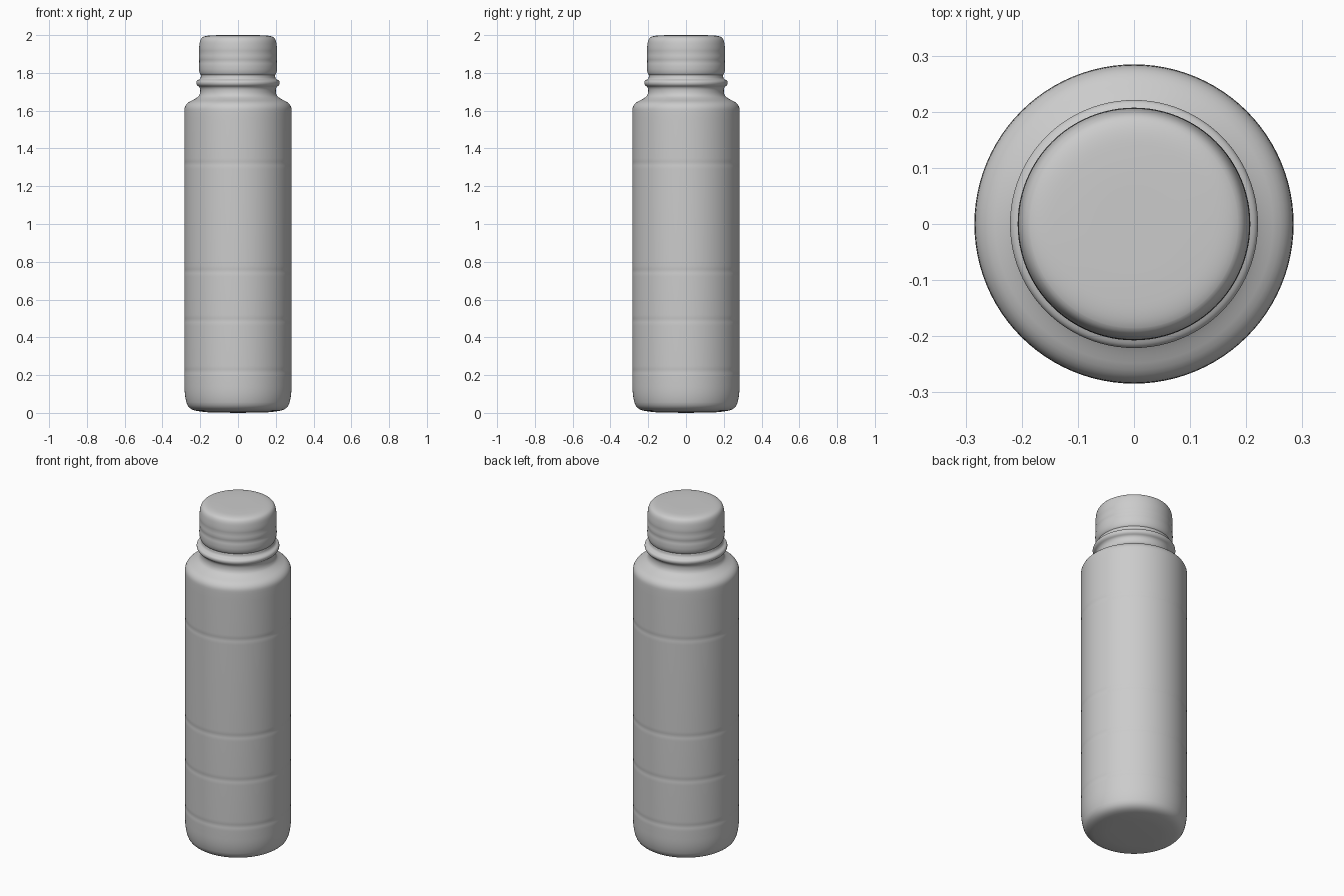
import bpy, bmesh, math
from mathutils import Vector

if "Cube" in bpy.data.objects:
    bpy.data.objects.remove(bpy.data.objects["Cube"])

SIDES = 96


def rounded(points, steps=6):
    """Turn (radius, z, fillet) corners into a smooth profile."""
    out = []
    for i, (r, z, f) in enumerate(points):
        p = Vector((r, z))
        if f == 0 or i in (0, len(points) - 1):
            out.append(p)
            continue
        a = Vector(points[i - 1][:2]) - p
        b = Vector(points[i + 1][:2]) - p
        start = p + a.normalized() * min(f, a.length * 0.48)
        end = p + b.normalized() * min(f, b.length * 0.48)
        for k in range(steps + 1):
            t = k / steps
            out.append(start * (1 - t) ** 2 + p * 2 * t * (1 - t) + end * t * t)
    return out


def lathe(name, points):
    """Revolve a profile around z into a smooth closed part."""
    bm = bmesh.new()
    verts = [bm.verts.new((p.x, 0, p.y)) for p in rounded(points)]
    edges = [bm.edges.new(pair) for pair in zip(verts, verts[1:])]
    bmesh.ops.spin(bm, geom=verts + edges, cent=(0, 0, 0), axis=(0, 0, 1),
                   angle=2 * math.pi, steps=SIDES)
    bmesh.ops.remove_doubles(bm, verts=bm.verts, dist=1e-5)
    bmesh.ops.recalc_face_normals(bm, faces=bm.faces)
    mesh = bpy.data.meshes.new(name)
    bm.to_mesh(mesh)
    bm.free()
    obj = bpy.data.objects.new(name, mesh)
    bpy.context.collection.objects.link(obj)
    for poly in mesh.polygons:
        poly.use_smooth = True
    return obj


# Bottle: rounded base, faintly grooved wall, shoulder, neck and collar ring
body = [(0, 0, 0), (0.175, 0.003, 0.04), (0.262, 0.018, 0.07), (0.283, 0.09, 0.07)]
for z in (0.22, 0.49, 0.75, 1.32):
    body += [(0.2845, z - 0.02, 0.01), (0.2825, z, 0.012), (0.2845, z + 0.02, 0.01)]
body += [
    (0.2845, 1.57, 0.02), (0.283, 1.635, 0.06), (0.215, 1.668, 0.04),
    (0.2, 1.69, 0.02), (0.2, 1.722, 0.015),
    (0.221, 1.737, 0.012), (0.221, 1.758, 0.012),
    (0.198, 1.768, 0.012), (0.194, 1.81, 0), (0, 1.81, 0),
]
lathe("bottle_body", body)

# Screw cap: tapered lower lip, softly banded side and rounded top edge
cap = [
    (0, 1.782, 0), (0.186, 1.782, 0.005), (0.2, 1.79, 0.012),
    (0.207, 1.812, 0.02), (0.2075, 1.84, 0.01), (0.2045, 1.86, 0.012),
    (0.2075, 1.88, 0.012), (0.205, 1.905, 0.015), (0.207, 1.93, 0.02),
    (0.2, 1.982, 0.035), (0.172, 1.997, 0.03), (0.1, 2.0, 0.03), (0, 2.0, 0),
]
lathe("screw_cap", cap)
